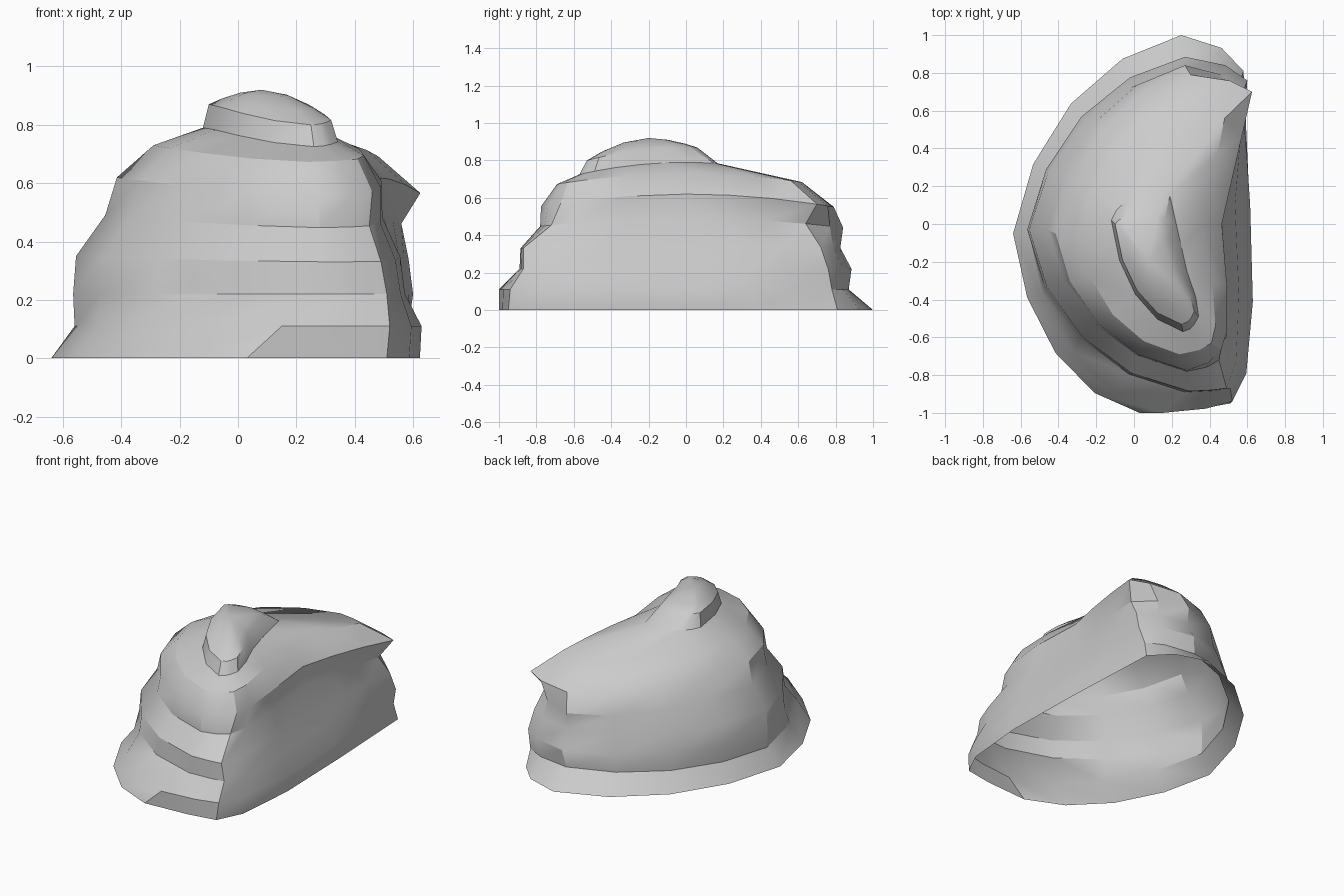
import bpy, bmesh
from math import sin, cos, pi
from mathutils import Vector

if "Cube" in bpy.data.objects:
    bpy.data.objects.remove(bpy.data.objects["Cube"])

# Each layer: (height, arch), then outline keys:
# left, front, front-right corner, right middle, back-right corner, back
LAYERS = [
    ((0, 0), (-.64, -.05), (.03, -1), (.51, -.95), (.61, .15), (.58, .81), (.25, 1)),
    ((.11, 0), (-.56, -.03), (.15, -1), (.52, -.94), (.615, .1), (.57, .78), (.25, .87)),
    ((.22, 0), (-.565, -.03), (.27, -.89), (.51, -.87), (.55, .1), (.60, .76), (.27, .885)),
    ((.35, .025), (-.555, -.03), (.29, -.885), (.49, -.87), (.535, .1), (.585, .72), (.27, .825)),
    ((.49, .07), (-.455, -.03), (.28, -.78), (.45, -.72), (.47, .03), (.56, .64), (.27, .84)),
    ((.62, .11), (-.415, -.05), (.28, -.775), (.46, -.67), (.465, 0), (.625, .70), (.30, .79)),
    ((.73, .12), (-.29, -.06), (.24, -.69), (.41, -.63), (.365, 0), (.48, .56), (.30, .62)),
    ((.79, .2), (-.12, .02), (.26, -.57), (.32, -.53), (.28, -.25), (.19, .15), (.10, .17)),
    ((.87, .25), (-.10, .0), (.25, -.53), (.30, -.5), (.24, -.25), (.16, .02), (.06, .06)),
]
APEX = Vector((.08, -.2, .92))


def arc(a, b, corner, n, bulge):
    """Points from a towards b, bowed out to the given corner."""
    pts = []
    centre = a + b - corner
    for i in range(n):
        t = i / n
        s = t * pi / 2
        ell = centre + (a - centre) * cos(s) + (b - centre) * sin(s)
        pts.append(a.lerp(b, t).lerp(ell, bulge))
    return pts


def ring(layer):
    (z, arch), *keys = layer
    l, f, c, r, d, b = [Vector(k) for k in keys]
    pts = arc(l, f, Vector((l.x, f.y)), 4, .8)
    pts += arc(f, c, Vector((c.x, f.y)), 2, .6)
    pts += arc(c, r, Vector((max(c.x, r.x) + .08, c.y)), 3, .95)
    pts += arc(r, d, r, 3, 0)
    pts += arc(d, b, Vector((d.x, b.y)), 2, .7)
    pts += arc(b, l, Vector((l.x, b.y)), 4, .75)
    return [Vector((p.x, p.y, z - arch * p.y ** 2)) for p in pts]


# Layered rock shell, open underneath
rings = [ring(l) for l in LAYERS]
# Rounded summit above the last layer
for s, h in ((.75, .4), (.4, .8)):
    cap = []
    for p in rings[8]:
        q = APEX + (p - APEX) * s
        q.z = p.z + (APEX.z - p.z) * h
        cap.append(q)
    rings.append(cap)

bm = bmesh.new()
loops = [[bm.verts.new(p) for p in r] for r in rings]
n = len(loops[0])
for lo, hi in zip(loops, loops[1:]):
    for i in range(n):
        j = (i + 1) % n
        bm.faces.new((lo[i], lo[j], hi[j], hi[i]))
tip = bm.verts.new(APEX)
for i in range(n):
    bm.faces.new((loops[-1][i], loops[-1][(i + 1) % n], tip))
bmesh.ops.recalc_face_normals(bm, faces=bm.faces)
mesh = bpy.data.meshes.new("layered_rock")
bm.to_mesh(mesh)
bm.free()
rock = bpy.data.objects.new("layered_rock", mesh)
bpy.context.collection.objects.link(rock)
bpy.context.view_layer.objects.active = rock
rock.select_set(True)
bpy.ops.object.shade_smooth_by_angle(angle=pi / 6)
